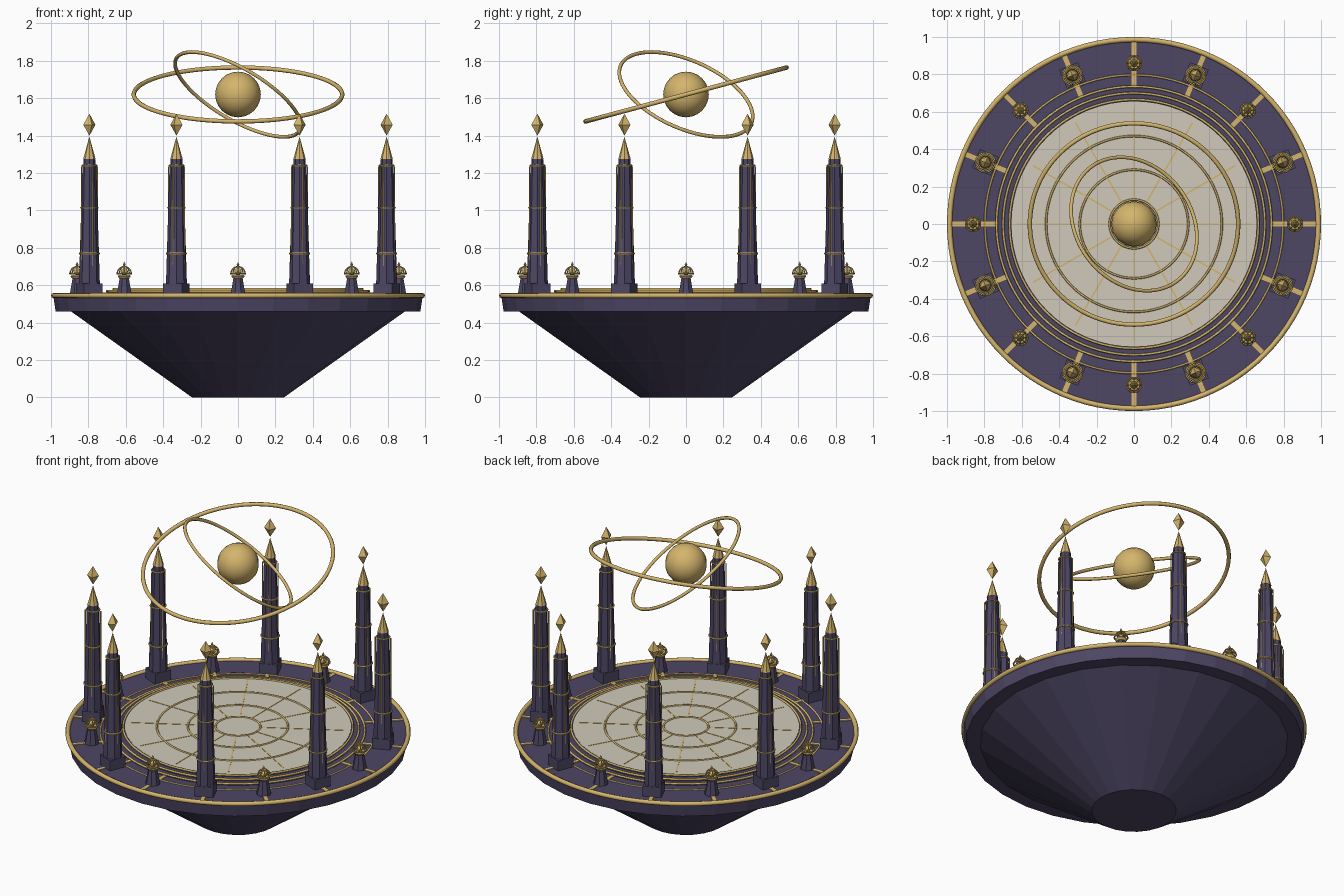
import bpy
import bmesh
from math import cos, sin, pi, radians
from mathutils import Matrix, Vector

if "Cube" in bpy.data.objects:
    bpy.data.objects.remove(bpy.data.objects["Cube"], do_unlink=True)


def material(name, rgb):
    m = bpy.data.materials.new(name)
    m.use_nodes = True
    m.diffuse_color = (*rgb, 1)
    m.node_tree.nodes["Principled BSDF"].inputs["Base Color"].default_value = (*rgb, 1)
    return m


PURPLE = material("dusky purple stone", (0.075, 0.062, 0.130))
GOLD = material("pale gold", (0.66, 0.46, 0.15))
CREAM = material("cream floor", (0.63, 0.59, 0.49))


def make(name, mat, build, smooth=False, matrix=None):
    """Build a mesh object with a bmesh callback."""
    bm = bmesh.new()
    build(bm)
    if matrix:
        bm.transform(matrix)
    bmesh.ops.recalc_face_normals(bm, faces=bm.faces)
    for f in bm.faces:
        f.smooth = smooth
    mesh = bpy.data.meshes.new(name)
    bm.to_mesh(mesh)
    bm.free()
    mesh.materials.append(mat)
    obj = bpy.data.objects.new(name, mesh)
    bpy.context.collection.objects.link(obj)
    return obj


def lathe(bm, profile, sides, turn=0.0, at=(0, 0)):
    """Stack of polygon rings (radius, height); zero radius makes a tip."""
    rings = []
    for r, z in profile:
        n = sides if r > 0 else 1
        rings.append([bm.verts.new((at[0] + r * cos(turn + 2 * pi * i / sides),
                                    at[1] + r * sin(turn + 2 * pi * i / sides), z))
                      for i in range(n)])
    for a, b in zip(rings, rings[1:]):
        for i in range(sides):
            j = (i + 1) % sides
            corners = [a[i % len(a)], a[j % len(a)], b[j % len(b)], b[i % len(b)]]
            bm.faces.new(list(dict.fromkeys(corners)))
    for end in (rings[0], rings[-1]):
        if len(end) > 2:
            bm.faces.new(end)


def torus(bm, major, minor, z=0.0, steps=64, tube=8, arc=2 * pi):
    """Torus about z, or an open arc of one."""
    closed = arc > 6.28
    count = steps if closed else steps + 1
    rings = []
    for i in range(count):
        a = arc * i / steps
        rings.append([bm.verts.new(((major + minor * cos(t)) * cos(a),
                                    (major + minor * cos(t)) * sin(a),
                                    z + minor * sin(t)))
                      for t in (2 * pi * k / tube for k in range(tube))])
    for i in range(steps):
        a, b = rings[i], rings[(i + 1) % count]
        for k in range(tube):
            m = (k + 1) % tube
            bm.faces.new((a[k], b[k], b[m], a[m]))


def box(bm, size, centre):
    bmesh.ops.create_cube(bm, size=1, matrix=Matrix.Translation(centre) @ Matrix.Diagonal((*size, 1)))


def around(angle, radius=0.0):
    return Matrix.Rotation(angle, 4, "Z") @ Matrix.Translation((radius, 0, 0))


# Floating foundation and deck
make("foundation_cone", PURPLE, lambda bm: lathe(bm, [(0.245, 0), (0.9, 0.465)], 24))
make("deck_slab", PURPLE, lambda bm: lathe(bm, [(0.975, 0.46), (0.988, 0.545)], 32))
make("deck_rim", GOLD, lambda bm: torus(bm, 0.986, 0.014, 0.545, 96), True)
make("deck_inlay_ring", GOLD, lambda bm: torus(bm, 0.797, 0.006, 0.545, 96, 6), True)

# Stepped platform with gilded edges
for i, (r, z) in enumerate([(0.735, 0.556), (0.7, 0.568), (0.665, 0.578)]):
    make(f"platform_step_{i + 1}", PURPLE, lambda bm: lathe(bm, [(r, 0.53), (r, z)], 64))
    make(f"platform_trim_{i + 1}", GOLD, lambda bm: torus(bm, r, 0.007, z, 96, 6), True)
make("platform_floor", CREAM, lambda bm: lathe(bm, [(0.655, 0.55), (0.655, 0.58)], 64))
for i, r in enumerate((0.13, 0.29, 0.47)):
    make(f"floor_ring_{i + 1}", GOLD, lambda bm: torus(bm, r, 0.006, 0.58, 80, 6), True)
for i in range(12):
    make(f"floor_spoke_{i + 1}", GOLD, lambda bm: box(bm, (0.49, 0.008, 0.006), (0.38, 0, 0.579)),
         matrix=around(i * pi / 6))

# Radial strips across the deck
for i in range(16):
    make(f"deck_strip_{i + 1}", GOLD, lambda bm: box(bm, (0.235, 0.026, 0.008), (0.855, 0, 0.545)),
         matrix=around(i * pi / 8))


# Spires
def spire_stone(bm):
    box(bm, (0.108, 0.108, 0.07), (0, 0, 0.575))
    lathe(bm, [(0.056, 0.605), (0.037, 1.24)], 8, pi / 8)
    lathe(bm, [(0.033, 1.235), (0.031, 1.28)], 8, pi / 8)


def spire_gold(bm):
    for r, z in ((0.052, 0.77), (0.045, 1.015), (0.038, 1.24)):
        torus(bm, r, 0.005, z, 16, 6)
    for i in range(4):
        a = i * pi / 2
        lathe(bm, [(0.0035, 0.64), (0.0035, 1.235)], 6, at=(0.046 * cos(a), 0.046 * sin(a)))
    lathe(bm, [(0.033, 1.275), (0, 1.395)], 8, pi / 8)
    lathe(bm, [(0, 1.4), (0.035, 1.458), (0, 1.517)], 4)


# Lanterns
def lantern_stone(bm):
    lathe(bm, [(0.045, 0.54), (0.026, 0.64)], 8, pi / 8)


def lantern_gold(bm):
    lathe(bm, [(0.026, 0.635), (0.036, 0.648), (0.03, 0.655)], 12)
    torus(bm, 0.039, 0.0045, 0.662, 20, 6)
    bmesh.ops.create_icosphere(bm, subdivisions=2, radius=0.02,
                               matrix=Matrix.Translation((0, 0, 0.672)))
    for i in range(4):
        arch = bmesh.new()
        torus(arch, 0.038, 0.0035, 0, 10, 6, pi)
        arch.transform(Matrix.Translation((0, 0, 0.662)) @ Matrix.Rotation(i * pi / 4, 4, "Z")
                       @ Matrix.Rotation(pi / 2, 4, "X"))
        part = bpy.data.meshes.new("arch_helper")
        arch.to_mesh(part)
        arch.free()
        bm.from_mesh(part)
        bpy.data.meshes.remove(part)
    lathe(bm, [(0, 0.695), (0.008, 0.71), (0, 0.726)], 6)


for i in range(8):
    spire_at = around((i + 0.5) * pi / 4, 0.86)
    lantern_at = around(i * pi / 4, 0.86)
    make(f"spire_{i + 1}", PURPLE, spire_stone, matrix=spire_at)
    make(f"spire_trim_{i + 1}", GOLD, spire_gold, matrix=spire_at)
    make(f"lantern_base_{i + 1}", PURPLE, lantern_stone, matrix=lantern_at)
    make(f"lantern_cage_{i + 1}", GOLD, lantern_gold, matrix=lantern_at)

# Floating orb and its two tilted rings
centre = Matrix.Translation((0, 0, 1.62))
make("orb", GOLD, lambda bm: bmesh.ops.create_uvsphere(bm, u_segments=16, v_segments=12, radius=0.122),
     True, centre)
make("outer_orbit_ring", GOLD, lambda bm: torus(bm, 0.557, 0.012, 0, 96), True,
     centre @ Matrix.Rotation(radians(15), 4, "X"))
tilt = Vector((0, 0, 1)).rotation_difference(Vector((0.473, 0.357, 0.804))).to_matrix().to_4x4()
make("inner_orbit_ring", GOLD, lambda bm: torus(bm, 0.382, 0.01, 0, 80), True, centre @ tilt)
